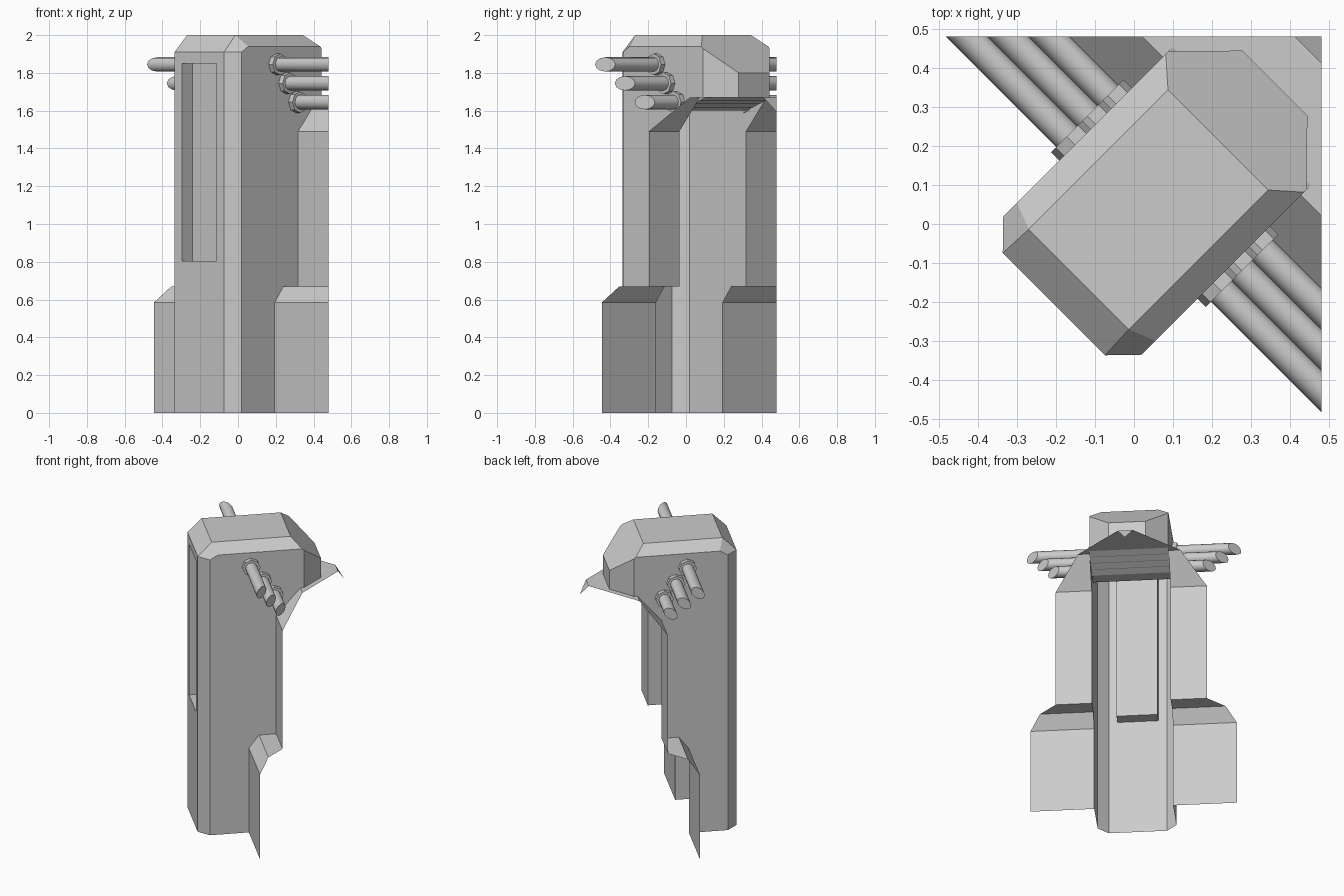
import bpy, bmesh, math
from mathutils import Vector, Matrix

if "Cube" in bpy.data.objects:
    bpy.data.objects.remove(bpy.data.objects["Cube"])

R = math.sqrt(0.5)
LIM = 0.48


def P(u, v, z):
    # u runs diagonally to the back corner, v runs across
    return Vector(((u + v) * R, (u - v) * R, z))


def clip(bm, cap=False):
    # trim at the two wall planes of the corner
    for axis in (Vector((1, 0, 0)), Vector((0, 1, 0))):
        res = bmesh.ops.bisect_plane(
            bm, geom=bm.verts[:] + bm.edges[:] + bm.faces[:], dist=1e-5,
            plane_co=axis * LIM, plane_no=axis, clear_outer=True)
        edges = [e for e in res['geom_cut'] if isinstance(e, bmesh.types.BMEdge)]
        if cap and edges:
            bmesh.ops.edgenet_fill(bm, edges=edges)


def finish(bm, name):
    bmesh.ops.remove_doubles(bm, verts=bm.verts, dist=1e-4)
    bmesh.ops.recalc_face_normals(bm, faces=bm.faces)
    me = bpy.data.meshes.new(name)
    bm.to_mesh(me)
    bm.free()
    ob = bpy.data.objects.new(name, me)
    bpy.context.scene.collection.objects.link(ob)
    return ob


def face(bm, pts):
    return bm.faces.new([bm.verts.new(P(*p)) for p in pts])


def strip(bm, prof, v0, v1):
    # sheet from a (u, z) profile stretched across v
    for (ua, za), (ub, zb) in zip(prof, prof[1:]):
        face(bm, [(ua, v0, za), (ub, v0, zb), (ub, v1, zb), (ua, v1, za)])


# wall profile: low step, upper step, sloped shoulder, ledge, drip edge
FIN = [(.025, 0), (.025, .585), (.09, .67), (.2, .67), (.2, 1.49),
       (.354, 1.67), (.63, 1.67), (.68, 1.59)]


def back_z(u):
    return 2 - (u - .304) * .97


# column shell with head
F, S, W, TW = -.29, .25, .185, .181
bm = bmesh.new()
side = [(-.223, 0)] + FIN[:6] + [(.376, 1.67), (.376, back_z(.376)),
                                 (.365, 1.94), (-.173, 1.94), (-.223, 1.91)]
for s in (1, -1):
    face(bm, [(u, s * S, z) for u, z in side])
    # front corner chamfer
    face(bm, [(F, s * W, 0), (-.223, s * S, 0), (-.223, s * S, 1.91), (F, s * W, 1.91)])
    face(bm, [(F, s * W, 1.91), (-.223, s * S, 1.91), (-.173, s * S, 1.94), (-.2, s * TW, 2)])
    # side top chamfer
    face(bm, [(-.2, s * TW, 2), (-.173, s * S, 1.94), (.365, s * S, 1.94), (.304, s * TW, 2)])
    face(bm, [(.304, s * TW, 2), (.365, s * S, 1.94), (.376, s * S, back_z(.376))])
    # back corner chamfer of the head
    face(bm, [(.376, s * S, 1.67), (.51, s * .117, 1.67), (.51, s * .117, back_z(.51)),
              (.376, s * S, back_z(.376))])
    # front face strips beside the slot, and slot side walls
    face(bm, [(F, s * W, 0), (F, s * W, 1.91), (F, s * .13, 1.85), (F, s * .13, .805)])
    face(bm, [(F, s * .13, .805), (F, s * .13, 1.85), (F + .08, s * .13, 1.85), (F + .08, s * .13, .805)])
for zo, zi in ((0, .805), (1.91, 1.85)):
    face(bm, [(F, -W, zo), (F, W, zo), (F, .13, zi), (F, -.13, zi)])
    face(bm, [(F, -.13, zi), (F, .13, zi), (F + .08, .13, zi), (F + .08, -.13, zi)])
face(bm, [(F + .08, -.13, .805), (F + .08, .13, .805), (F + .08, .13, 1.85), (F + .08, -.13, 1.85)])
# top, front top chamfer, back slope and back of the head
face(bm, [(-.2, -TW, 2), (-.2, TW, 2), (.304, TW, 2), (.304, -TW, 2)])
face(bm, [(F, -W, 1.91), (F, W, 1.91), (-.2, TW, 2), (-.2, -TW, 2)])
face(bm, [(u, v, back_z(u)) for u, v in ((.304, -TW), (.304, TW), (.376, S),
                                         (.51, .117), (.51, -.117), (.376, -S))])
face(bm, [(.51, -.117, 1.67), (.51, .117, 1.67), (.51, .117, back_z(.51)), (.51, -.117, back_z(.51))])
finish(bm, "column")

# stepped side walls and the ledge that ends in the corner
bm = bmesh.new()
for s in (1, -1):
    strip(bm, FIN, s * S, s * .75)
strip(bm, [(.395, 1.67)] + FIN[6:], -S, S)
clip(bm)
finish(bm, "stepped_walls")

# louvred soffit under the head
bm = bmesh.new()
prof = [(.115, 1.6), (.2, 1.6)]
for i in range(4):
    u, z = .2 + i * .049, 1.6 + i * .0175
    prof += [(u + .043, z + .0175), (u + .049, z + .0175)]
strip(bm, prof, -S, S)
finish(bm, "louvre_soffit")


def rod(name, u, z, s, r, v0, v1, n):
    bm = bmesh.new()
    d = P(0, s, 0)
    rot = d.to_track_quat('Z', 'Y').to_matrix().to_4x4()
    mid = P(u, s * (v0 + v1) / 2, z)
    bmesh.ops.create_cone(bm, cap_ends=True, segments=n, radius1=r, radius2=r,
                          depth=v1 - v0, matrix=Matrix.Translation(mid) @ rot)
    clip(bm, cap=True)
    return finish(bm, name)


# three pipes with collars on each side
for s, tag in ((1, "right"), (-1, "left")):
    for i in range(3):
        u, z = .037 + .074 * i, 1.845 - .1 * i
        rod(f"collar_{tag}_{i + 1}", u, z, s, .057, .245, .28, 8)
        p = rod(f"pipe_{tag}_{i + 1}", u, z, s, .038, .25, .9, 12)
        bpy.ops.object.select_all(action='DESELECT')
        p.select_set(True)
        bpy.context.view_layer.objects.active = p
        bpy.ops.object.shade_smooth_by_angle(angle=math.radians(40))
